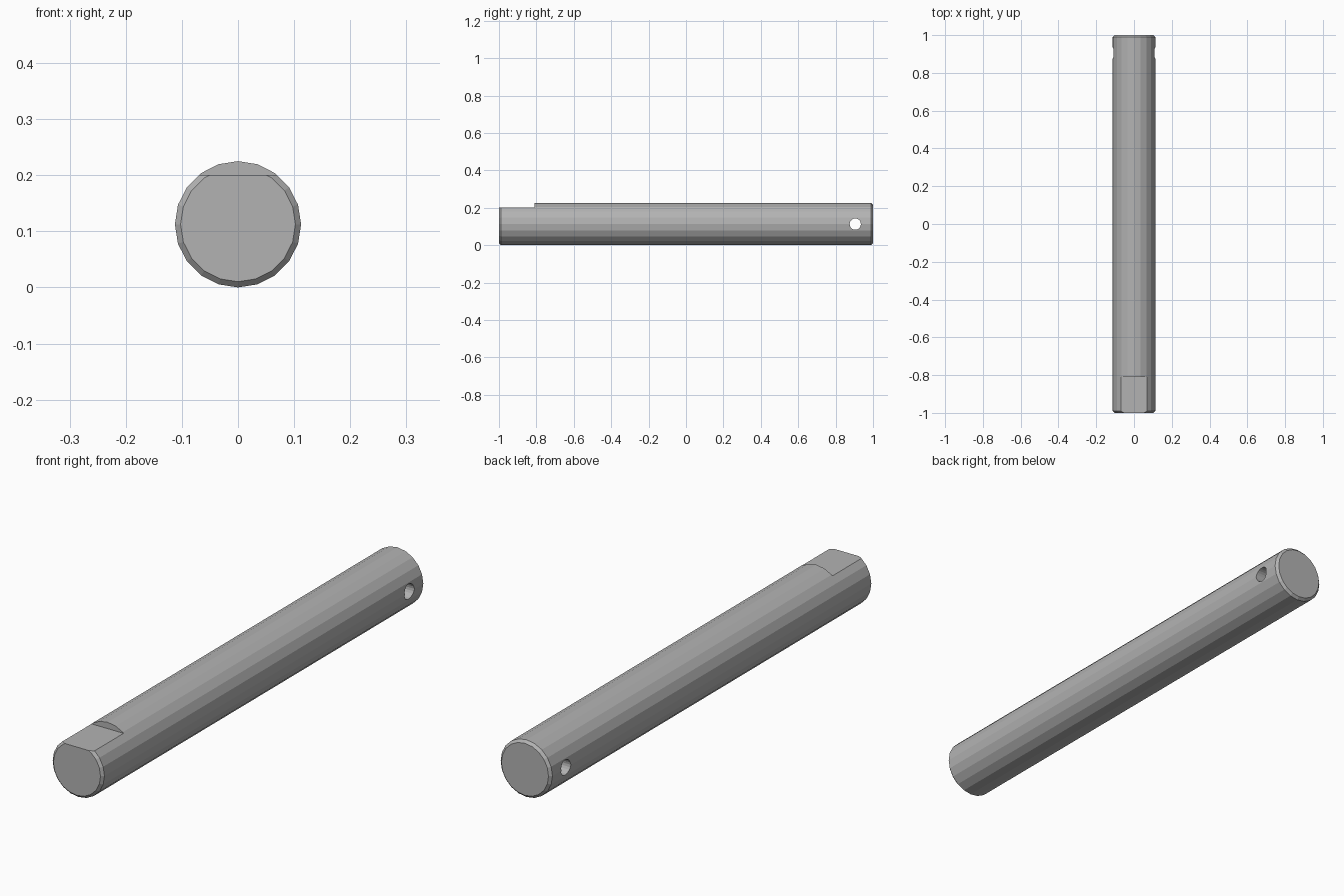
import bpy, bmesh, math
from mathutils import Matrix

cube = bpy.data.objects.get("Cube")
if cube:
    bpy.data.objects.remove(cube, do_unlink=True)

RADIUS = 0.1125
CHAMFER = 0.01

# Single plain steel colour
steel = bpy.data.materials.new("grey steel")
steel.use_nodes = True
colour = (0.45, 0.45, 0.45, 1)
steel.diffuse_color = colour
steel.node_tree.nodes["Principled BSDF"].inputs["Base Color"].default_value = colour


def make_object(name, bm):
    mesh = bpy.data.meshes.new(name)
    bm.to_mesh(mesh)
    bm.free()
    obj = bpy.data.objects.new(name, mesh)
    bpy.context.collection.objects.link(obj)
    mesh.materials.append(steel)
    return obj


def cylinder(radius, length, sides, axis):
    bm = bmesh.new()
    bmesh.ops.create_cone(bm, cap_ends=True, segments=sides, radius1=radius,
                          radius2=radius, depth=length,
                          matrix=Matrix.Rotation(math.pi / 2, 4, axis))
    return bm


# Round shaft lying along y, with both end rims chamfered
bm = cylinder(RADIUS, 2, 20, 'X')
rims = [e for e in bm.edges if abs(e.verts[0].co.y - e.verts[1].co.y) < 0.01]
bmesh.ops.bevel(bm, geom=rims, offset=CHAMFER, segments=1, affect='EDGES')
shaft = make_object("shaft", bm)
shaft.location.z = RADIUS

# Cutter for the flat on top of the front end
bm = bmesh.new()
bmesh.ops.create_cube(bm, size=1, matrix=Matrix.Diagonal((0.4, 0.4, 0.2, 1)))
flat_cutter = make_object("flat_cutter", bm)
flat_cutter.location = (0, -1.01, 0.3)

# Cutter for the cross hole near the back end
hole_cutter = make_object("hole_cutter", cylinder(0.03, 0.5, 20, 'Y'))
hole_cutter.location = (0, 0.905, RADIUS)

for cutter in (flat_cutter, hole_cutter):
    cut = shaft.modifiers.new(cutter.name, 'BOOLEAN')
    cut.operation = 'DIFFERENCE'
    cut.solver = 'EXACT'
    cut.object = cutter

# Bake the cuts into the shaft, then drop the cutters
bpy.context.view_layer.update()
graph = bpy.context.evaluated_depsgraph_get()
cut_mesh = bpy.data.meshes.new_from_object(shaft.evaluated_get(graph))
shaft.modifiers.clear()
shaft.data = cut_mesh
for cutter in (flat_cutter, hole_cutter):
    bpy.data.objects.remove(cutter, do_unlink=True)
